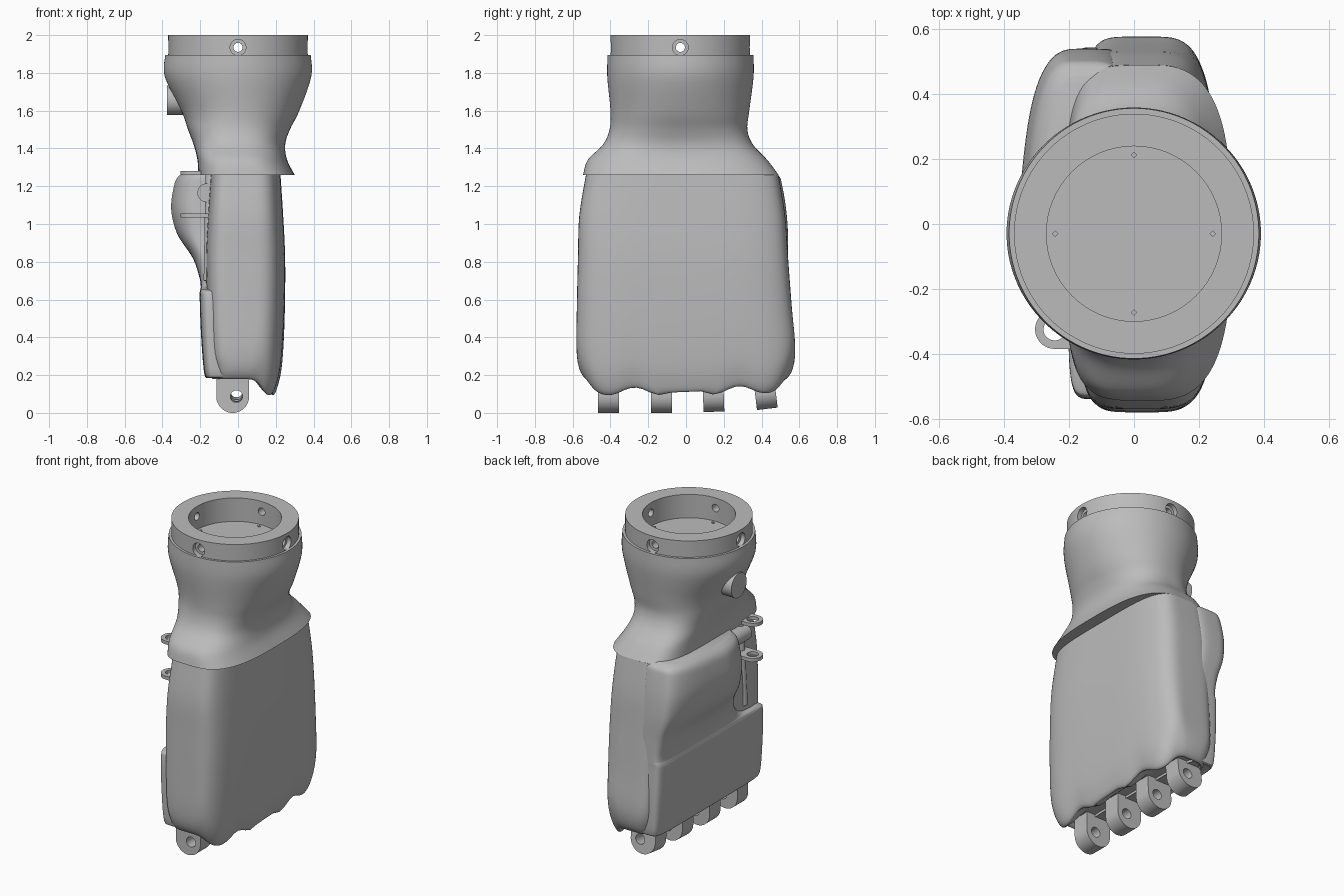
import bpy, bmesh, math
from mathutils import Matrix, Vector

cube = bpy.data.objects.get("Cube")
if cube:
    bpy.data.objects.remove(cube)

grey = bpy.data.materials.new("matte_grey")
grey.use_nodes = True
grey.diffuse_color = (0.5, 0.5, 0.5, 1)
grey.node_tree.nodes["Principled BSDF"].inputs["Base Color"].default_value = (0.5, 0.5, 0.5, 1)
WRIST_Y = -0.03


def finish(name, bm):
    bmesh.ops.recalc_face_normals(bm, faces=bm.faces)
    mesh = bpy.data.meshes.new(name)
    bm.to_mesh(mesh)
    bm.free()
    mesh.materials.append(grey)
    ob = bpy.data.objects.new(name, mesh)
    bpy.context.collection.objects.link(ob)
    return ob


def spline(rows, steps):
    """Smoothly resample a list of section tuples."""
    out = []
    for i in range(len(rows) - 1):
        p = [rows[max(0, min(len(rows) - 1, i + k))] for k in (-1, 0, 1, 2)]
        for s in range(steps):
            t = s / steps
            out.append([b + 0.5 * t * (c - a + t * (2*a - 5*b + 4*c - d + t * (3*(b - c) + d - a)))
                        for a, b, c, d in zip(*p)])
    return out + [list(rows[-1])]


def section(row, count):
    """Superellipse ring from (z, x0, x1, y0, y1, -x exponent, +x exponent)."""
    z, x0, x1, y0, y1, n_left, n_right = row
    pts = []
    for k in range(count):
        a = math.tau * (k + 0.5) / count
        c, s = math.cos(a), math.sin(a)
        n = n_left if c < 0 else n_right
        pts.append(Vector(((x0 + x1) / 2 + (x1 - x0) / 2 * math.copysign(abs(c) ** (2 / n), c),
                           (y0 + y1) / 2 + (y1 - y0) / 2 * math.copysign(abs(s) ** (2 / n), s), z)))
    return pts


def loft(name, rows, warp=None, steps=5, count=96):
    bm = bmesh.new()
    rings = [[bm.verts.new(warp(p) if warp else p) for p in section(r, count)]
             for r in spline(rows, steps)]
    for a, b in zip(rings, rings[1:]):
        for k in range(count):
            j = (k + 1) % count
            bm.faces.new((a[k], a[j], b[j], b[k]))
    bm.faces.new(rings[0])
    bm.faces.new(rings[-1])
    return finish(name, bm)


def cylinder(name, radius, start, end, sides=64):
    start, end = Vector(start), Vector(end)
    d = end - start
    bm = bmesh.new()
    bmesh.ops.create_cone(bm, cap_ends=True, segments=sides, radius1=radius, radius2=radius,
                          depth=d.length,
                          matrix=Matrix.Translation((start + end) / 2) @ d.to_track_quat('Z', 'Y').to_matrix().to_4x4())
    return finish(name, bm)


def cut(target, cutter):
    mod = target.modifiers.new("cut", 'BOOLEAN')
    mod.operation, mod.solver, mod.object = 'DIFFERENCE', 'EXACT', cutter
    bpy.context.view_layer.objects.active = target
    bpy.ops.object.modifier_apply(modifier=mod.name)
    bpy.data.objects.remove(cutter)


def eye_tab(name, radius, length, hole, shift, thick, matrix, count=48):
    """Round-ended lug with a hole, the straight end toward local +y."""
    bm = bmesh.new()
    loops = []
    for z in (-thick / 2, thick / 2):
        outer, inner = [], []
        for k in range(count):
            a = math.tau * k / count
            c, s = math.cos(a), math.sin(a)
            reach = radius
            if s > 0:
                reach = min(radius / max(abs(c), 1e-6), length / s)
            outer.append(bm.verts.new((reach * c, reach * s, z)))
            inner.append(bm.verts.new((shift + hole * c, hole * s, z)))
        loops.append((outer, inner))
    (o1, i1), (o2, i2) = loops
    for a, b in ((o1, i1), (o1, o2), (i1, i2), (o2, i2)):
        for k in range(count):
            j = (k + 1) % count
            bm.faces.new((a[k], a[j], b[j], b[k]))
    bm.transform(matrix)
    return finish(name, bm)


# Wrist: round socket flowing into a wide lip over the palm
wrist = loft("wrist", [
    (1.895, -.385, .385, -.415, .357, 2, 2), (1.78, -.388, .388, -.417, .358, 2, 2),
    (1.6, -.30, .325, -.40, .335, 2.2, 2.1), (1.5, -.265, .275, -.405, .325, 2.5, 2.3),
    (1.42, -.235, .25, -.44, .355, 3, 2.5), (1.34, -.215, .26, -.52, .43, 3.8, 2.7),
    (1.26, -.21, .30, -.545, .49, 4.2, 2.9)])
cut(wrist, cylinder("bore", .27, (0, WRIST_Y, 1.85), (0, WRIST_Y, 2.1)))

# Mounting ring with four countersunk radial holes
ring = cylinder("mounting_ring", .37, (0, WRIST_Y, 1.86), (0, WRIST_Y, 2), 96)
cut(ring, cylinder("bore", .27, (0, WRIST_Y, 1.8), (0, WRIST_Y, 2.1)))
for i in range(4):
    d = Vector((math.cos(i * math.pi / 2), math.sin(i * math.pi / 2), 0))
    c = Vector((0, WRIST_Y, 1.935))
    cut(ring, cylinder("drill", .024, c + d * .2, c + d * .5, 24))
    cut(ring, cylinder("counterbore", .042, c + d * .34, c + d * .5, 24))
    f = Vector((0, WRIST_Y, 1.845)) + d * .243
    cylinder("floor_pin", .01, f, f + Vector((0, 0, .01)), 4)

# Release button on the palm side of the wrist
cylinder("release_button", .078, (-.2, 0, 1.655), (-.375, 0, 1.655), 40)


# Palm shell: the lower edge hangs in scallops over the knuckles on the back of the hand
def knuckle_edge(p):
    lobe = .115 - .02 * math.cos(math.tau * (p.y + .41) / .277) + .025 * max(0, p.y)
    lobe += .1 * max(0, (abs(p.y) - .46) / .12) ** 2
    t = max(0, min(1, (p.x - .05) / .1))
    bottom = .18 + (lobe - .18) * t * t * (3 - 2 * t)
    return Vector((p.x, p.y, 1.26 - p.z * (1.26 - bottom)))


palm = loft("palm", [
    (0, -.145, .225, -.53, .49, 6, 4), (.2, -.16, .24, -.565, .525, 6, 4),
    (.4, -.17, .25, -.572, .54, 6, 4), (.65, -.165, .247, -.578, .56, 6, 4),
    (.85, -.155, .235, -.58, .578, 6, 4), (.95, -.145, .215, -.565, .565, 5, 4),
    (1, -.135, .19, -.53, .53, 5, 3.6), (.985, -.12, .15, -.5, .5, 5, 3.6),
    (.98, -.1, .05, -.48, .48, 5, 3.6)], warp=knuckle_edge)


# Palm pad: thin plate below swelling into the heel, leaving the thumb corner open
def ease_outer_edge(p):
    swell = max(0, -.2 - p.x) * min(1, max(0, p.y - .05) / .45)
    return Vector((p.x + .3 * swell, p.y, p.z))


loft("palm_pad", [
    (.19, -.155, 0, -.50, .51, 7, 5), (.205, -.178, 0, -.535, .54, 7, 5),
    (.4, -.195, 0, -.54, .545, 7, 5), (.61, -.203, 0, -.535, .54, 7, 5),
    (.65, -.2, 0, -.50, .54, 7, 5), (.67, -.197, 0, -.34, .54, 6, 5),
    (.72, -.205, 0, -.26, .54, 5, 5), (.82, -.24, 0, -.22, .54, 4, 4.5),
    (.95, -.325, 0, -.19, .54, 3.2, 4), (1.08, -.357, 0, -.18, .53, 3, 4),
    (1.2, -.342, 0, -.17, .51, 3, 4), (1.25, -.32, 0, -.165, .495, 3, 4),
    (1.275, -.28, 0, -.15, .455, 3, 4)], warp=ease_outer_edge)

# Thumb mount: two eye plates, a pivot barrel and a backing rib
for z, label in ((1.27, "upper"), (1.045, "lower")):
    eye_tab(label + "_thumb_plate", .06, .14, .034, 0, .022,
            Matrix.Translation((-.245, -.325, z)) @ Matrix.Rotation(-math.pi / 2, 4, 'Z'))
cylinder("thumb_barrel", .05, (-.165, -.36, 1.165), (-.165, -.16, 1.165), 32)
cylinder("thumb_rib", .022, (-.16, -.36, .7), (-.15, -.33, 1.27), 20)

# Finger lugs along the knuckles, the outermost one tilted
for name, y, tilt in (("index", -.41, 0), ("middle", -.13, 0), ("ring", .145, 2), ("little", .42, 7)):
    place = (Matrix.Translation((-.028, y, .087 + tilt * .003))
             @ Matrix.Rotation(math.radians(tilt), 4, 'X')
             @ Matrix.Rotation(math.pi / 2, 4, 'X'))
    eye_tab(name + "_finger_lug", .087, .14, .032, .02, .11, place)

bpy.ops.object.select_all(action='DESELECT')
for ob in bpy.context.scene.objects:
    if ob.type == 'MESH':
        ob.select_set(True)
        bpy.context.view_layer.objects.active = ob
bpy.ops.object.shade_smooth_by_angle(angle=math.radians(35))
